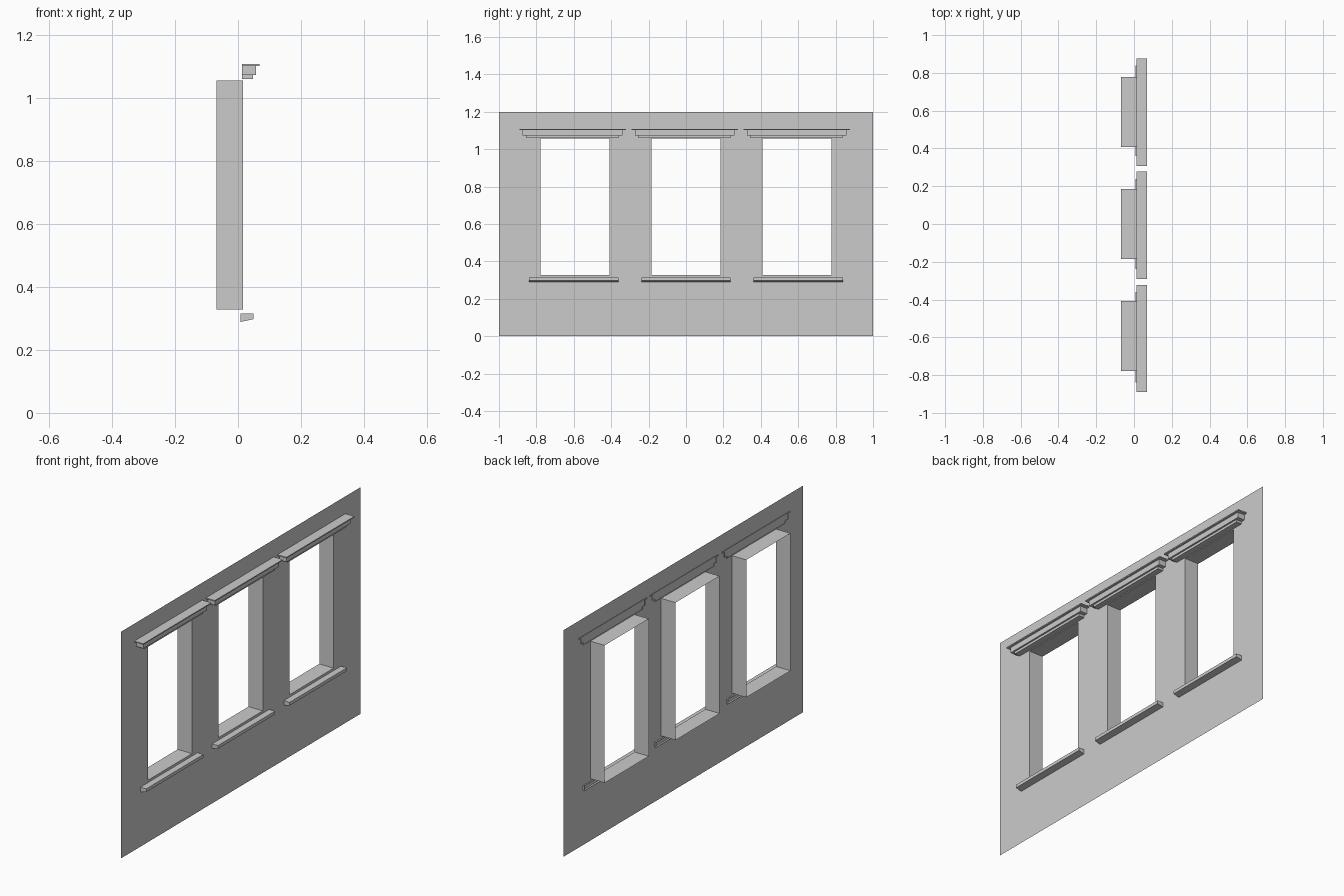
import bpy, bmesh

if "Cube" in bpy.data.objects:
    bpy.data.objects.remove(bpy.data.objects["Cube"])

WALL_X = 0.016      # wall plane
BACK_X = -0.068     # rear edge of the window reveals
HALF_W = 0.1845     # half window width
Z0, Z1 = 0.328, 1.056


def make_object(name, bm):
    bmesh.ops.remove_doubles(bm, verts=bm.verts, dist=1e-5)
    me = bpy.data.meshes.new(name)
    bm.to_mesh(me)
    bm.free()
    ob = bpy.data.objects.new(name, me)
    bpy.context.collection.objects.link(ob)
    return ob


def quad(bm, pts):
    bm.faces.new([bm.verts.new(p) for p in pts])


def loft(name, y, rings, back):
    """Stack of open-backed rectangles: (half width, front x, front z, back z)."""
    bm = bmesh.new()
    loops = [[bm.verts.new(p) for p in ((back, y - h, zb), (x, y - h, zf),
                                        (x, y + h, zf), (back, y + h, zb))]
             for h, x, zf, zb in rings]
    for a, b in zip(loops, loops[1:]):
        for i in range(3):
            bm.faces.new((a[i], a[i + 1], b[i + 1], b[i]))
    bm.faces.new(loops[0][::-1])
    bm.faces.new(loops[-1])
    return make_object(name, bm)


# Wall sheet: grid of panels, leaving out the three openings
centres = (-0.5925, 0.0, 0.5925)
ys = [-1.0] + [c + s * HALF_W for c in centres for s in (-1, 1)] + [1.0]
zs = [0.0, Z0, Z1, 1.2]
bm = bmesh.new()
for i in range(len(ys) - 1):
    for j in range(3):
        if j == 1 and i % 2 == 1:
            continue
        a, b, c, d = ys[i], ys[i + 1], zs[j], zs[j + 1]
        quad(bm, [(WALL_X, a, c), (WALL_X, b, c), (WALL_X, b, d), (WALL_X, a, d)])
wall = make_object("wall", bm)
bm = bmesh.new()
bm.from_mesh(wall.data)
bmesh.ops.dissolve_limit(bm, angle_limit=0.01, verts=bm.verts, edges=bm.edges)
bm.to_mesh(wall.data)
bm.free()

for n, c in enumerate(centres, 1):
    # Window reveal: open tube running back from the opening
    bm = bmesh.new()
    corners = [(c - HALF_W, Z0), (c + HALF_W, Z0), (c + HALF_W, Z1), (c - HALF_W, Z1)]
    for k in range(4):
        (ya, za), (yb, zb) = corners[k], corners[(k + 1) % 4]
        quad(bm, [(WALL_X, ya, za), (BACK_X, ya, za), (BACK_X, yb, zb), (WALL_X, yb, zb)])
    make_object(f"window_reveal_{n}", bm)

    # Sill with sloping underside
    loft(f"sill_{n}", 0.6 * (n - 2),
         [(0.239, 0.050, 0.298, 0.289), (0.239, 0.050, 0.315, 0.315)], 0.008)

    # Stepped cornice above the window
    tiers = [(0.246, 0.048, 1.060, 1.073), (0.267, 0.057, 1.073, 1.102),
             (0.284, 0.068, 1.102, 1.108)]
    rings = [(h, x, z, z) for h, x, lo, hi in tiers for z in (lo, hi)]
    loft(f"cornice_{n}", -0.007 + 0.599 * (n - 2), rings, 0.013)
